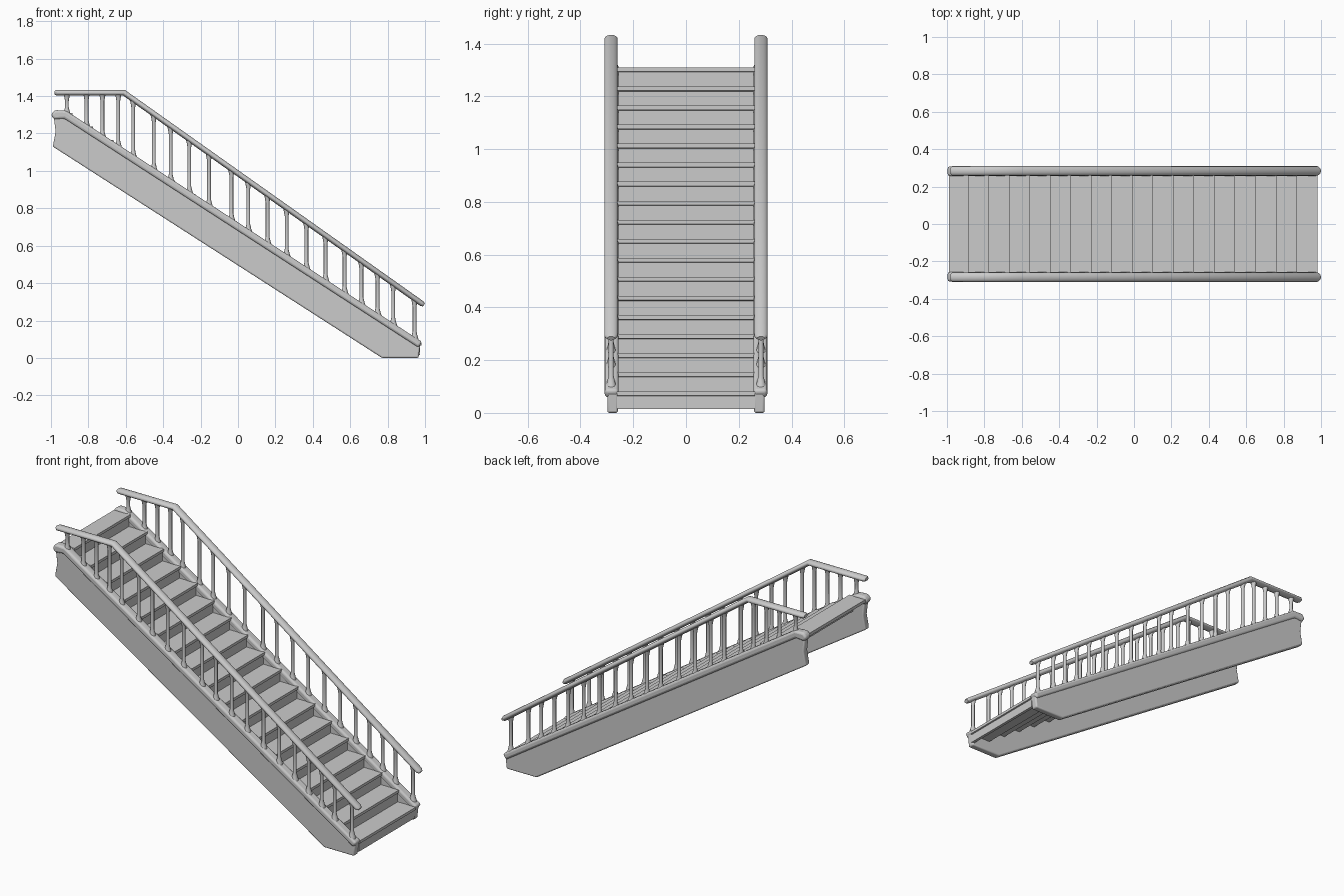
import bpy, bmesh
from math import sin, cos, pi
from mathutils import Vector

if "Cube" in bpy.data.objects:
    bpy.data.objects.remove(bpy.data.objects["Cube"])

STEPS = 18
RUN, RISE = 0.1097, 0.0722
RAIL_Y = 0.284


def finish(name, bm, bevel=0.0):
    bmesh.ops.recalc_face_normals(bm, faces=bm.faces[:])
    me = bpy.data.meshes.new(name)
    bm.to_mesh(me)
    bm.free()
    ob = bpy.data.objects.new(name, me)
    bpy.context.collection.objects.link(ob)
    if bevel:
        m = ob.modifiers.new("soft_edges", 'BEVEL')
        m.width, m.segments, m.limit_method = bevel, 3, 'ANGLE'
    bpy.ops.object.select_all(action='DESELECT')
    ob.select_set(True)
    bpy.context.view_layer.objects.active = ob
    bpy.ops.object.shade_smooth_by_angle(angle=0.7)
    return ob


def extrude_xz(name, pts, y0, y1, bevel=0.0):
    bm = bmesh.new()
    f = bm.faces.new([bm.verts.new((x, y0, z)) for x, z in pts])
    r = bmesh.ops.extrude_face_region(bm, geom=[f])
    moved = [v for v in r["geom"] if isinstance(v, bmesh.types.BMVert)]
    bmesh.ops.translate(bm, verts=moved, vec=(0, y1 - y0, 0))
    return finish(name, bm, bevel)


def skin(bm, rings):
    n = len(rings[0])
    for a, b in zip(rings, rings[1:]):
        for i in range(n):
            j = (i + 1) % n
            bm.faces.new((a[i], a[j], b[j], b[i]))
    bm.faces.new(rings[0])
    bm.faces.new(rings[-1])


def sweep_rail(name, path, y, half_w, half_h, n=16):
    # path holds (x, z, scale); corners are mitred
    bm = bmesh.new()
    rings = []
    p = [Vector((x, 0, z)) for x, z, s in path]
    for k, (x, z, s) in enumerate(path):
        d0 = (p[k] - p[max(k - 1, 0)]).normalized()
        d1 = (p[min(k + 1, len(p) - 1)] - p[k]).normalized()
        t = (d0 + d1).normalized()
        up = Vector((-t.z, 0, t.x))
        ref = d1 if d1.length else d0
        up = up / max(t.dot(ref), 0.5)
        rings.append([bm.verts.new(p[k] + up * half_h * s * sin(2 * pi * i / n)
                      + Vector((0, y + half_w * s * cos(2 * pi * i / n), 0)))
                      for i in range(n)])
    skin(bm, rings)
    return finish(name, bm)


def stringer_top(x):
    return 0.72 - 0.644 * x


def rail_z(x):
    return 1.418 if x < -0.61 else 1.418 - 0.708 * (x + 0.61)


# side boards and their rounded top trim
board = [(-0.99, 1.13), (0.77, 0.0), (0.965, 0.0), (0.975, 0.08),
         (-0.92, 1.30), (-0.985, 1.29), (-0.975, 1.21)]
trim = [(0.965, 0.055), (0.985, 0.085), (-0.92, 1.322), (-0.98, 1.325),
        (-1.0, 1.30), (-0.985, 1.275), (-0.93, 1.28)]
posts = [-0.915, -0.81, -0.725, -0.64, -0.56, -0.45, -0.36, -0.26, -0.155,
         -0.035, 0.055, 0.158, 0.26, 0.366, 0.468, 0.57, 0.66, 0.746, 0.83, 0.944]

for side, s in (("front", -1), ("back", 1)):
    extrude_xz(side + "_stringer", board, s * 0.258, s * 0.298, 0.008)
    extrude_xz(side + "_stringer_trim", trim, s * 0.256, s * 0.308, 0.012)

    # handrail with level top section and rounded ends
    path = [(-0.982, 1.418, 0.6), (-0.972, 1.418, 1), (-0.61, 1.418, 1),
            (0.982, rail_z(0.982), 1), (0.994, rail_z(0.994), 0.6)]
    sweep_rail(side + "_handrail", path, s * RAIL_Y, 0.025, 0.015)

    # turned balusters with flared feet and heads
    bm = bmesh.new()
    for x in posts:
        z0, z1 = stringer_top(x) - 0.015, rail_z(x) - 0.004
        prof = [(z0, 0.022), (z0 + 0.02, 0.016), (z0 + 0.045, 0.010),
                (z1 - 0.04, 0.010), (z1 - 0.018, 0.014), (z1, 0.018)]
        skin(bm, [[bm.verts.new((x + r * cos(2 * pi * i / 10),
                                 s * RAIL_Y + r * sin(2 * pi * i / 10), z))
                   for i in range(10)] for z, r in prof])
    finish(side + "_balusters", bm)

# stair flight: thin folded treads and risers, open underneath
upper, lower = [(0.972, 0.015)], [(0.955, 0.015)]
for i in range(STEPS):
    x, z = 0.972 - RUN * i, 0.082 + RISE * i
    xb = x - RUN if i < STEPS - 1 else -0.99
    upper += [(x, z - 0.018), (x + 0.008, z - 0.016), (x + 0.008, z), (xb, z)]
    lower += [(x - 0.017, z - 0.018)]
    if i < STEPS - 1:
        lower += [(xb - 0.017, z - 0.018)]
    else:
        lower += [(xb, z - 0.018)]
extrude_xz("stair_flight", upper + lower[::-1], -0.262, 0.262)
